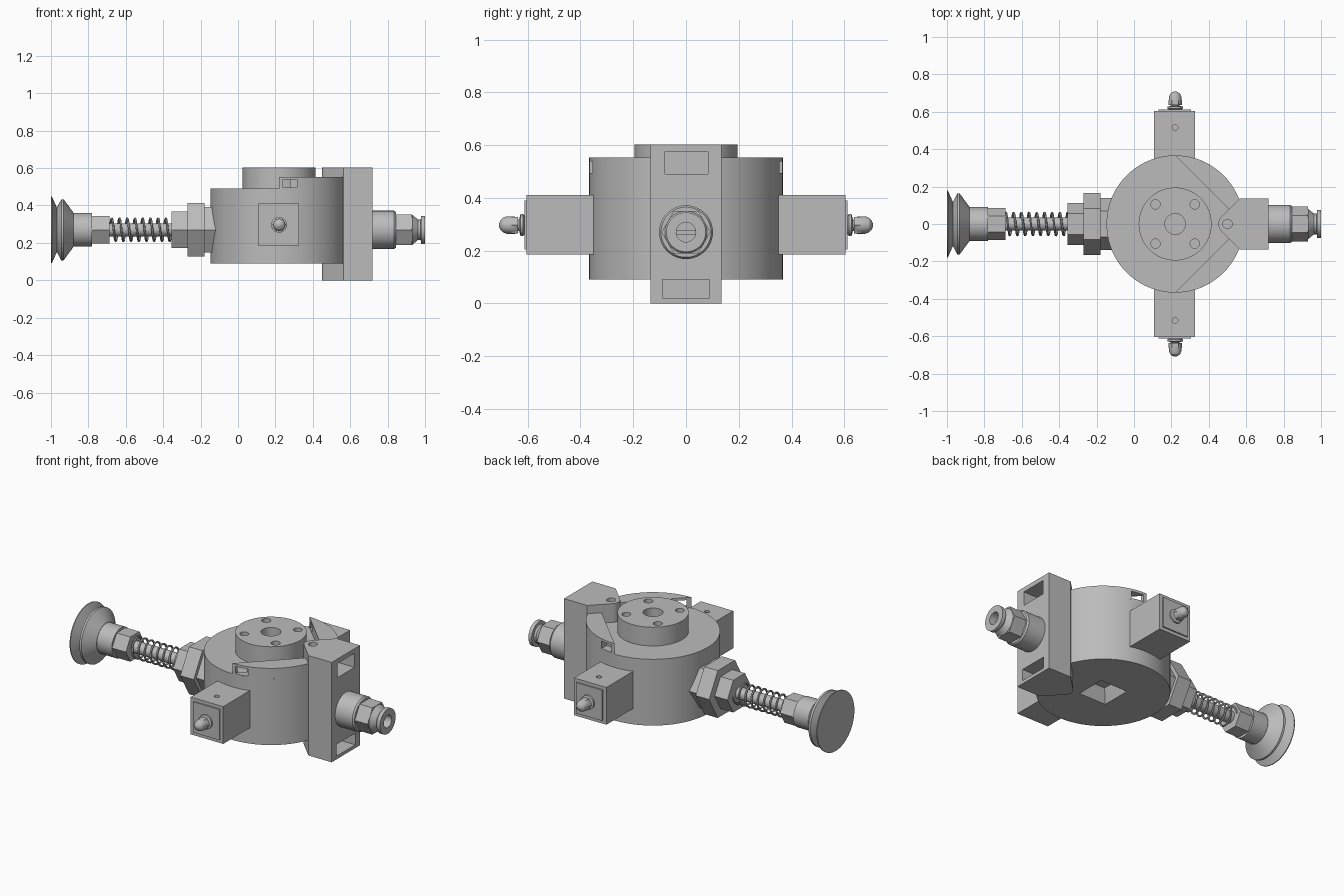
import bpy, bmesh
from math import pi, sin, cos, radians
from mathutils import Matrix, Vector

if "Cube" in bpy.data.objects:
    bpy.data.objects.remove(bpy.data.objects["Cube"], do_unlink=True)

grey = bpy.data.materials.new("plain grey")
grey.use_nodes = True
GREY = (0.5, 0.5, 0.5, 1)
grey.diffuse_color = GREY
grey.node_tree.nodes["Principled BSDF"].inputs["Base Color"].default_value = GREY

CX, AXIS_Z, ARM_Z = 0.22, 0.27, 0.297
BODY_R = 0.367
AXES = {"X": Matrix.Rotation(pi / 2, 4, "Y"), "Y": Matrix.Rotation(-pi / 2, 4, "X"),
        "Z": Matrix.Identity(4)}


def add(name, bm):
    """Turn a bmesh into a finished object."""
    bmesh.ops.recalc_face_normals(bm, faces=bm.faces)
    mesh = bpy.data.meshes.new(name)
    bm.to_mesh(mesh)
    bm.free()
    mesh.materials.append(grey)
    obj = bpy.data.objects.new(name, mesh)
    bpy.context.scene.collection.objects.link(obj)
    finish(obj)
    return obj


def finish(obj):
    obj.data.shade_smooth()
    obj.data.set_sharp_from_angle(angle=radians(28))


def lathe(name, profile, origin, axis="Z", sides=64, turn=0.0, flip=False):
    """Revolve (distance, radius) pairs; few sides give a hexagon."""
    bm = bmesh.new()
    rings = []
    for d, r in profile:
        rings.append([bm.verts.new((r * cos(turn + 2 * pi * i / sides),
                                    r * sin(turn + 2 * pi * i / sides),
                                    -d if flip else d)) for i in range(sides)])
    for a, b in zip(rings, rings[1:]):
        for i in range(sides):
            j = (i + 1) % sides
            bm.faces.new((a[i], a[j], b[j], b[i]))
    bm.faces.new(rings[0])
    bm.faces.new(rings[-1])
    bm.transform(Matrix.Translation(origin) @ AXES[axis])
    return add(name, bm)


def hexagon(name, x0, x1, radius):
    """Hexagonal bar along x with its corners on y."""
    return lathe(name, [(x0, radius), (x1, radius)], (0, 0, AXIS_Z), "X", 6, pi / 2)


def box(name, lo, hi):
    lo, hi = Vector(lo), Vector(hi)
    bm = bmesh.new()
    bmesh.ops.create_cube(bm, size=1)
    bm.transform(Matrix.Translation((lo + hi) / 2) @ Matrix.Diagonal((*(hi - lo), 1)))
    return add(name, bm)


def prism(name, outline, z0, z1):
    bm = bmesh.new()
    face = bm.faces.new([bm.verts.new((x, y, z0)) for x, y in outline])
    top = bmesh.ops.extrude_face_region(bm, geom=[face])["geom"]
    bmesh.ops.translate(bm, vec=(0, 0, z1 - z0),
                        verts=[v for v in top if isinstance(v, bmesh.types.BMVert)])
    return add(name, bm)


def cut(obj, cutters):
    """Subtract the cutters, then throw them away."""
    for c in cutters:
        m = obj.modifiers.new("cut", "BOOLEAN")
        m.operation, m.solver, m.object = "DIFFERENCE", "EXACT", c
        c.hide_render = True
    bake(obj)
    for c in cutters:
        bpy.data.objects.remove(c, do_unlink=True)


def bake(obj):
    deps = bpy.context.evaluated_depsgraph_get()
    deps.update()
    mesh = bpy.data.meshes.new_from_object(obj.evaluated_get(deps))
    obj.modifiers.clear()
    obj.data = mesh
    finish(obj)


def hole(x, y, z0, z1, r):
    return lathe("cutter", [(z0, r), (z1, r)], (x, y, 0), sides=24)


# Drum body with a square tapered socket underneath
body = lathe("drum_body", [(0.09, BODY_R), (0.49, BODY_R)], (CX, 0, 0), sides=96)
cut(body, [lathe("cutter", [(0.05, 0.13), (0.09, 0.13), (0.17, 0.09)], (CX, 0, 0),
                 sides=4, turn=pi / 4)])

# Round boss with centre bore and four bolt holes
boss = lathe("top_boss", [(0.48, 0.195), (0.603, 0.195)], (CX, 0, 0))
cut(boss, [hole(CX, 0, 0.52, 0.7, 0.055)] +
    [hole(CX + sx * 0.105, sy * 0.105, 0.54, 0.7, 0.025) for sx in (-1, 1) for sy in (-1, 1)])

# Clamp bracket: upright plate with a rounded wedge nose
nose = [(0.5 + 0.05 * cos(radians(a)), 0.05 * sin(radians(a))) for a in range(135, 226, 10)]
bracket = prism("clamp_bracket", [(0.72, -0.135), (0.72, 0.135), (0.565, 0.135)] + nose +
                [(0.565, -0.135)], 0, 0.603)
cut(bracket, [hole(0.5, 0, 0.5, 0.7, 0.025),
              box("cutter", (0.6, -0.08, 0.49), (0.8, 0.083, 0.575)),
              box("cutter", (0.6, -0.09, 0.02), (0.8, 0.09, 0.09))])

for side, label in ((1, "back"), (-1, "front")):
    # Raised wing between the drum edge and a straight inner wall
    arc = [(CX + BODY_R * cos(radians(a)), side * BODY_R * sin(radians(a)))
           for a in range(90, 17, -4)]
    wing = prism(label + "_wing", arc + [(0.57, side * 0.11), (0.515, side * 0.072)],
                 0.485, 0.553)
    cut(wing, [box("cutter", (0.24, min(side * 0.31, side * 0.42), 0.495),
                   (0.315, max(side * 0.31, side * 0.42), 0.538))])

    # Square side arm with a small vent on top
    ys = sorted((side * 0.3, side * 0.605))
    arm = box(label + "_arm", (0.108, ys[0], 0.185), (0.325, ys[1], 0.41))
    cut(arm, [hole(CX, side * 0.515, 0.36, 0.5, 0.015)])
    ys = sorted((side * 0.6, side * 0.613))
    box(label + "_arm_cover", (0.13, ys[0], 0.205), (0.305, ys[1], 0.39))

    # Grease nipple: washer, neck, hex and dome
    lathe(label + "_nipple",
          [(0.61, 0.03), (0.617, 0.042), (0.627, 0.042), (0.633, 0.022), (0.645, 0.022),
           (0.648, 0.033), (0.68, 0.033), (0.695, 0.027), (0.705, 0.015), (0.709, 0.004)],
          (CX, 0, ARM_Z), "Y", 32, flip=side < 0)
    lathe(label + "_nipple_hex", [(0.636, 0.036), (0.662, 0.036)],
          (CX, 0, ARM_Z), "Y", 6, flip=side < 0)

# Hose fitting on the bracket
AXIS = (0, 0, AXIS_Z)
lathe("fitting_collar", [(0.7, 0.102), (0.835, 0.102), (0.845, 0.095)], AXIS, "X")
hexagon("fitting_hex", 0.84, 0.93, 0.093)
tip = lathe("fitting_tip", [(0.92, 0.08), (0.932, 0.08), (0.962, 0.055), (0.977, 0.055),
                            (0.978, 0.075), (1.0, 0.075)], AXIS, "X")
cut(tip, [lathe("cutter", [(0.935, 0.037), (1.1, 0.037)], AXIS, "X", 32)])
box("fitting_crossbar", (0.93, -0.036, AXIS_Z - 0.008), (0.96, 0.036, AXIS_Z + 0.008))

# Stacked hex nuts where the plunger leaves the drum
hexagon("inner_nut", -0.182, -0.1, 0.14)
hexagon("large_nut", -0.27, -0.18, 0.165)
hexagon("outer_nut", -0.355, -0.268, 0.112)

# Plunger rod and its spring
lathe("plunger_rod", [(-0.7, 0.035), (-0.34, 0.035)], AXIS, "X", 32)
curve = bpy.data.curves.new("spring", "CURVE")
curve.dimensions, curve.bevel_depth, curve.bevel_resolution = "3D", 0.006, 1
turns, steps = 8, 24
path = curve.splines.new("POLY")
path.points.add(turns * steps)
for i, p in enumerate(path.points):
    a = 2 * pi * i / steps
    p.co = (-0.685 + 0.33 * i / (turns * steps), 0.06 * cos(a), AXIS_Z + 0.06 * sin(a), 1)
coil = bpy.data.objects.new("coil", curve)
bpy.context.scene.collection.objects.link(coil)
bpy.context.view_layer.update()
mesh = bpy.data.meshes.new_from_object(
    coil.evaluated_get(bpy.context.evaluated_depsgraph_get()))
bpy.data.objects.remove(coil, do_unlink=True)
bm = bmesh.new()
bm.from_mesh(mesh)
add("plunger_spring", bm)

# Suction cup with bellows rim
hexagon("cup_nut", -0.785, -0.688, 0.086)
lathe("cup_stem", [(-0.885, 0.09), (-0.78, 0.09)], AXIS, "X")
lathe("suction_cup", [(-1.0, 0.178), (-0.995, 0.178), (-0.968, 0.118), (-0.945, 0.163),
                      (-0.932, 0.163), (-0.88, 0.092)], AXIS, "X")
